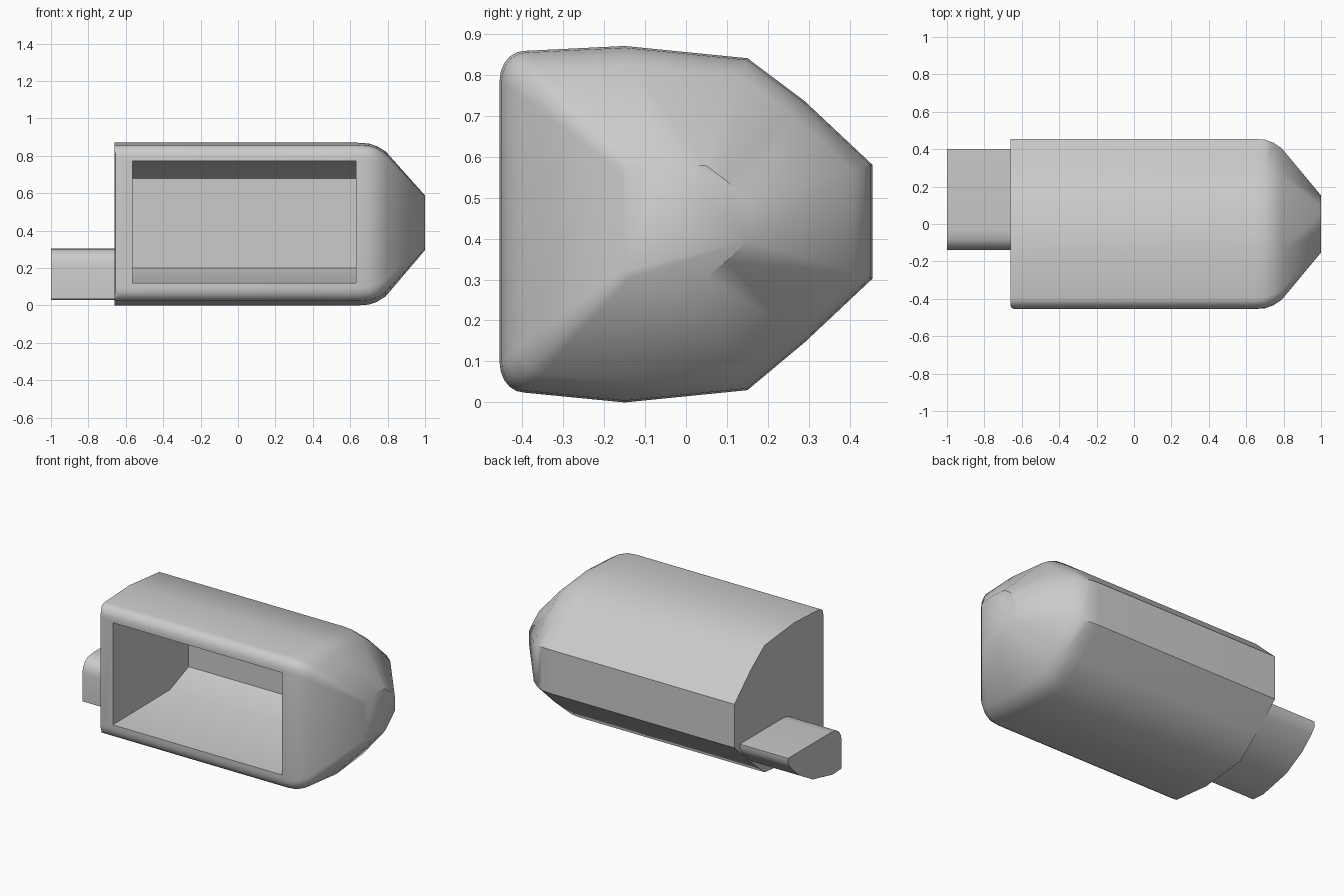
import bpy, bmesh, math

if "Cube" in bpy.data.objects:
    bpy.data.objects.remove(bpy.data.objects["Cube"])

MID = 0.435  # mid height of the body


def loft(name, rings):
    """Skin equal-length rings of points and cap both ends."""
    bm = bmesh.new()
    loops = [[bm.verts.new(p) for p in ring] for ring in rings]
    n = len(loops[0])
    for a, b in zip(loops, loops[1:]):
        for i in range(n):
            j = (i + 1) % n
            bm.faces.new((a[i], a[j], b[j], b[i]))
    bm.faces.new(loops[0])
    bm.faces.new(loops[-1])
    bmesh.ops.recalc_face_normals(bm, faces=bm.faces)
    mesh = bpy.data.meshes.new(name)
    bm.to_mesh(mesh)
    bm.free()
    obj = bpy.data.objects.new(name, mesh)
    bpy.context.collection.objects.link(obj)
    return obj


def prism(name, profile, x0, x1):
    return loft(name, [[(x, y, z) for y, z in profile] for x in (x0, x1)])


def smooth(obj, angle):
    bpy.ops.object.select_all(action='DESELECT')
    obj.select_set(True)
    bpy.context.view_layer.objects.active = obj
    bpy.ops.object.shade_smooth_by_angle(angle=math.radians(angle))


# Side profile of the body: rounded front corner, domed top, tapered back
upper = [(-0.395 - 0.06 * math.cos(a), 0.785 + 0.073 * math.sin(a))
         for a in (math.radians(18 * k) for k in range(6))]
upper += [(-0.15, 0.87), (0.15, 0.84), (0.29, 0.735), (0.455, 0.58)]
lower = [(y, 2 * MID - z) for y, z in reversed(upper)]
profile = upper + [(y, z + 0.012 if abs(y) > 0.2 else z) for y, z in lower]

# Body: softened left end, straight middle, right end tapering to a blunt nose
rings = [[(-0.66, max(y, -0.435), z) for y, z in profile],
         [(-0.654, max(y, -0.449), z) for y, z in profile],
         [(-0.64, y, z) for y, z in profile]]
for x, s in ((0.64, 1.0), (0.70, 0.99), (0.745, 0.955), (0.79, 0.89), (1.0, 0.335)):
    rings.append([(x, y * s, MID + 0.01 * (1 - s) + (z - MID) * s) for y, z in profile])
body = loft("body", rings)

# Deep front opening, narrowing towards the back
opening = prism("opening_cutter",
                [(-0.6, 0.12), (0.12, 0.125), (0.31, 0.2), (0.31, 0.68),
                 (0.12, 0.765), (-0.6, 0.775)], -0.565, 0.63)
opening.hide_render = True
cut = body.modifiers.new("opening", 'BOOLEAN')
cut.operation = 'DIFFERENCE'
cut.solver = 'EXACT'
cut.object = opening
bpy.context.view_layer.objects.active = body
bpy.ops.object.modifier_apply(modifier=cut.name)
bpy.data.objects.remove(opening)
smooth(body, 42)

# Side stub: follows the body's curved underside, rounded upper front edge
stub_profile = [(-0.14, 0.035), (-0.05, 0.03), (0.15, 0.075), (0.29, 0.155),
                (0.37, 0.23), (0.40, 0.27), (0.40, 0.305), (-0.03, 0.305)]
stub_profile += [(-0.05 - 0.09 * math.sin(a), 0.215 + 0.09 * math.cos(a))
                 for a in (math.radians(22.5 * k) for k in range(1, 5))]
stub = prism("side_stub", stub_profile, -1.0, -0.63)
smooth(stub, 42)
